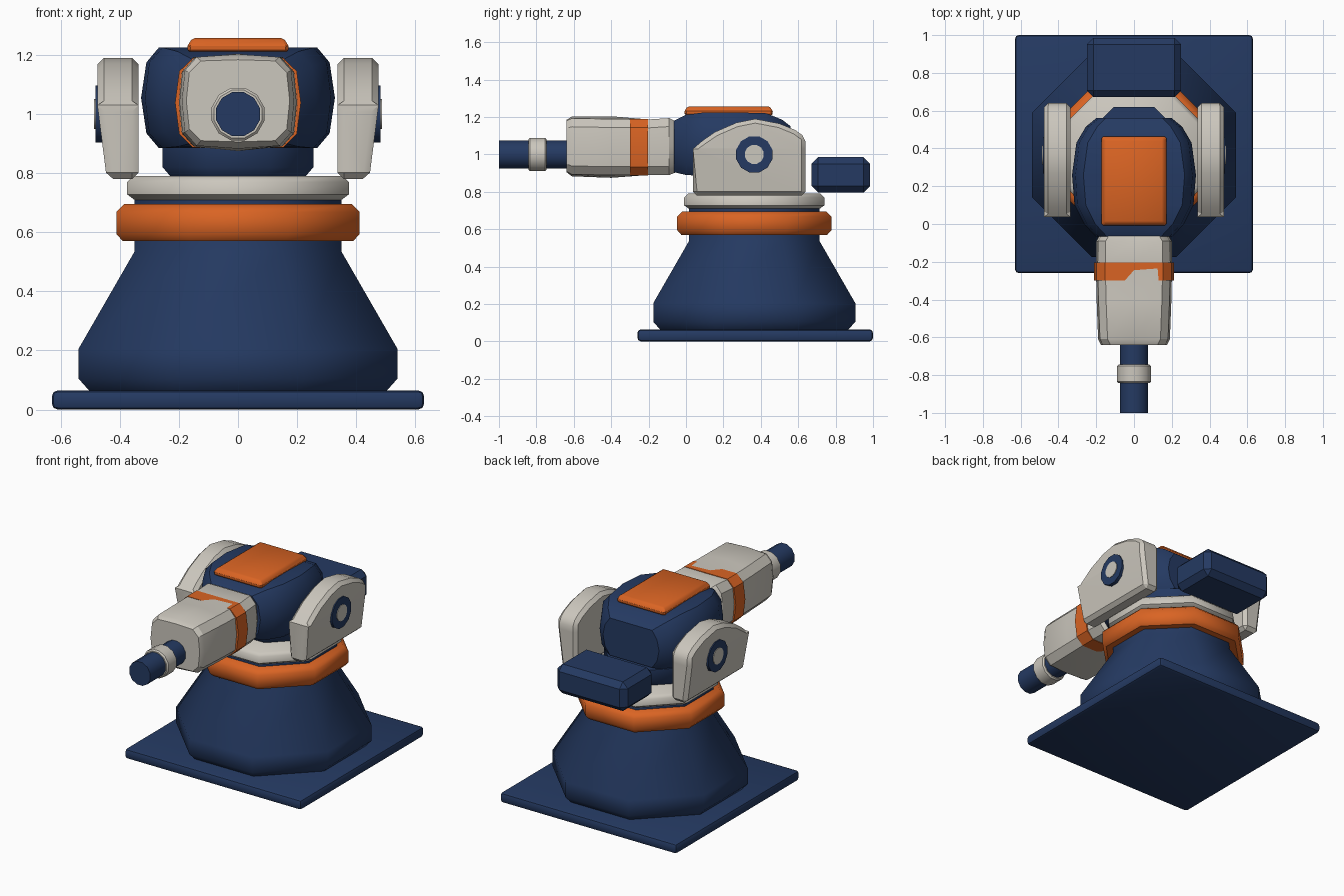
import bpy, bmesh, math
from mathutils import Vector, Matrix

if "Cube" in bpy.data.objects:
    bpy.data.objects.remove(bpy.data.objects["Cube"])

CY = 0.365  # y of the turning axis


def material(name, rgb):
    m = bpy.data.materials.new(name)
    m.diffuse_color = (*rgb, 1)
    m.use_nodes = True
    m.node_tree.nodes["Principled BSDF"].inputs["Base Color"].default_value = m.diffuse_color
    return m


NAVY = material("navy blue", (0.018, 0.042, 0.122))
ORANGE = material("orange", (0.70, 0.127, 0.017))
WHITE = material("warm white", (0.60, 0.57, 0.51))


def finish(bm, name, mat, angle=30, bevel=0, segments=1):
    bmesh.ops.recalc_face_normals(bm, faces=bm.faces)
    me = bpy.data.meshes.new(name)
    bm.to_mesh(me)
    bm.free()
    ob = bpy.data.objects.new(name, me)
    bpy.context.collection.objects.link(ob)
    me.materials.append(mat)
    bpy.ops.object.select_all(action='DESELECT')
    ob.select_set(True)
    bpy.context.view_layer.objects.active = ob
    if bevel:
        b = ob.modifiers.new("bevel", 'BEVEL')
        b.width = bevel
        b.segments = segments
        b.limit_method = 'ANGLE'
        b.angle_limit = math.radians(35)
        bpy.ops.object.modifier_apply(modifier=b.name)
    bpy.ops.object.shade_smooth_by_angle(angle=math.radians(angle))
    return ob


def loft(rings):
    """Skin a list of equal-length point rings and cap both ends."""
    bm = bmesh.new()
    rows = [[bm.verts.new(p) for p in r] for r in rings]
    n = len(rows[0])
    for a, b in zip(rows, rows[1:]):
        for i in range(n):
            bm.faces.new((a[i], a[(i + 1) % n], b[(i + 1) % n], b[i]))
    bm.faces.new(rows[0])
    bm.faces.new(rows[-1])
    return bm


def octagon_tower(name, mat, profile, angle=46):
    """Flat-fronted octagon from (apothem, z) steps."""
    k = 1 / math.cos(math.pi / 8)
    rings = [[(r * k * math.cos((i + .5) * math.pi / 4),
               CY + r * k * math.sin((i + .5) * math.pi / 4), z)
              for i in range(8)] for r, z in profile]
    return finish(loft(rings), name, mat, angle)


def box(name, mat, lo, hi, bevel, segments=1):
    bm = bmesh.new()
    bmesh.ops.create_cube(bm, size=1)
    lo, hi = Vector(lo), Vector(hi)
    for v in bm.verts:
        v.co = Vector([(l + h) / 2 + c * (h - l) for l, h, c in zip(lo, hi, v.co)])
    return finish(bm, name, mat, 30, bevel, segments)


def cylinder(name, mat, start, end, radius, sides=12, bevel=0):
    start, end = Vector(start), Vector(end)
    axis = end - start
    bm = bmesh.new()
    bmesh.ops.create_cone(bm, cap_ends=True, segments=sides, radius1=radius,
                          radius2=radius, depth=axis.length)
    rot = axis.to_track_quat('Z', 'Y').to_matrix().to_4x4()
    spin = Matrix.Rotation(math.pi / sides, 4, 'Z')
    bmesh.ops.transform(bm, verts=bm.verts,
                        matrix=Matrix.Translation((start + end) / 2) @ rot @ spin)
    return finish(bm, name, mat, 31, bevel)


def section(y, hw, z0, z1, cx, cz, crown=0.0, belly=0.0):
    """Cross-section at y: chamfered, bulging sides, optional raised centre."""
    zm = (z0 + z1) / 2
    half = [(0, z1 + crown), (hw - cx, z1), (hw - belly, z1 - cz), (hw, zm),
            (hw - belly, z0 + cz), (hw - cx, z0), (0, z0 - crown)]
    return ([(x, y, z) for x, z in half] +
            [(-x, y, z) for x, z in reversed(half[1:-1])])


# Base plate and tapered pedestal
box("base_plate", NAVY, (-.63, -.26, 0), (.63, 1, .065), .02, 2)
octagon_tower("pedestal", NAVY, [(.50, .06), (.54, .105), (.54, .205),
                                 (.35, .535), (.35, .72)])

# Turning rings and neck
octagon_tower("turning_ring", ORANGE, [(.39, .57), (.412, .595), (.412, .668), (.385, .695)])
octagon_tower("upper_ring", WHITE, [(.345, .706), (.375, .728), (.375, .77), (.355, .79)])
octagon_tower("neck", NAVY, [(.225, .785), (.255, .82), (.255, .9)])

# Rounded head
finish(loft([
    section(-.065, .205, .905, 1.18, .06, .05, 0, .015),
    section(.0, .265, .89, 1.212, .06, .05, 0, .015),
    section(.10, .315, .885, 1.225, .06, .05, 0, .015),
    section(.26, .328, .885, 1.225, .06, .05, 0, .018),
    section(.43, .305, .885, 1.22, .06, .05, 0, .015),
    section(.515, .255, .89, 1.185, .06, .05, 0, .015),
    section(.56, .20, .91, 1.15, .05, .05, 0, .015)]), "head", NAVY, 35)

# Hatch plate on top of the head, widest just above its bottom edge
finish(loft([[(sx * (.175 - d), .228 + sy * (.24 - d), z) for sx, sy in
              ((-1, -1), (1, -1), (1, 1), (-1, 1))]
             for d, z in ((.014, 1.205), (0, 1.224), (.02, 1.257))]),
       "top_hatch", ORANGE, 30, .008)

# Barrel housing with orange band
finish(loft([
    section(-.64, .175, .91, 1.18, .05, .04, .004, .01),
    section(-.61, .19, .893, 1.193, .05, .045, .01, .01),
    section(-.40, .198, .89, 1.189, .05, .045, .015, .01),
    section(-.20, .202, .89, 1.187, .05, .045, -.001, .01),
    section(-.09, .20, .89, 1.194, .05, .045, 0, .01),
    section(-.04, .17, .91, 1.17, .05, .045, 0, .01)]), "barrel_housing", WHITE, 30)
finish(loft([section(y, .213, .887, 1.190, .06, .045, 0, .014) for y in (-.30, -.203)]),
       "housing_band", ORANGE, 30)

# Barrel and collar
cylinder("barrel", NAVY, (0, -1, 1), (0, -.6, 1), .077)
cylinder("barrel_collar", WHITE, (0, -.843, 1), (0, -.745, 1), .092, 12, .008)

# Side arms with pivot discs
ARM = [(.037, .78), (.64, .78), (.64, 1.09), (.585, 1.13), (.50, 1.165), (.37, 1.19),
       (.27, 1.17), (.155, 1.12), (.09, 1.075), (.037, 1.03)]
for side, label in ((1, "right"), (-1, "left")):
    bm = loft([[(side * x, y, z) for y, z in ARM] for x in (.336, .476)])
    bmesh.ops.bisect_plane(bm, geom=bm.verts[:] + bm.edges[:] + bm.faces[:],
                           plane_co=(0, 0, 1.03), plane_no=(0, 0, 1))
    for v in bm.verts:  # outer side leans in towards the bottom
        if abs(v.co.x) > .4 and v.co.z < 1.02:
            v.co.x -= side * .032
    finish(bm, label + "_arm", WHITE, 30, .022)
    cylinder(label + "_pivot_disc", NAVY, (side * .45, CY, 1.0), (side * .483, CY, 1.0), .1)
    cylinder(label + "_pivot_cap", WHITE, (side * .46, CY, 1.0), (side * .487, CY, 1.0), .052)

# Rear counterweight
box("counterweight", NAVY, (-.25, .672, .797), (.25, .985, .985), .035)
